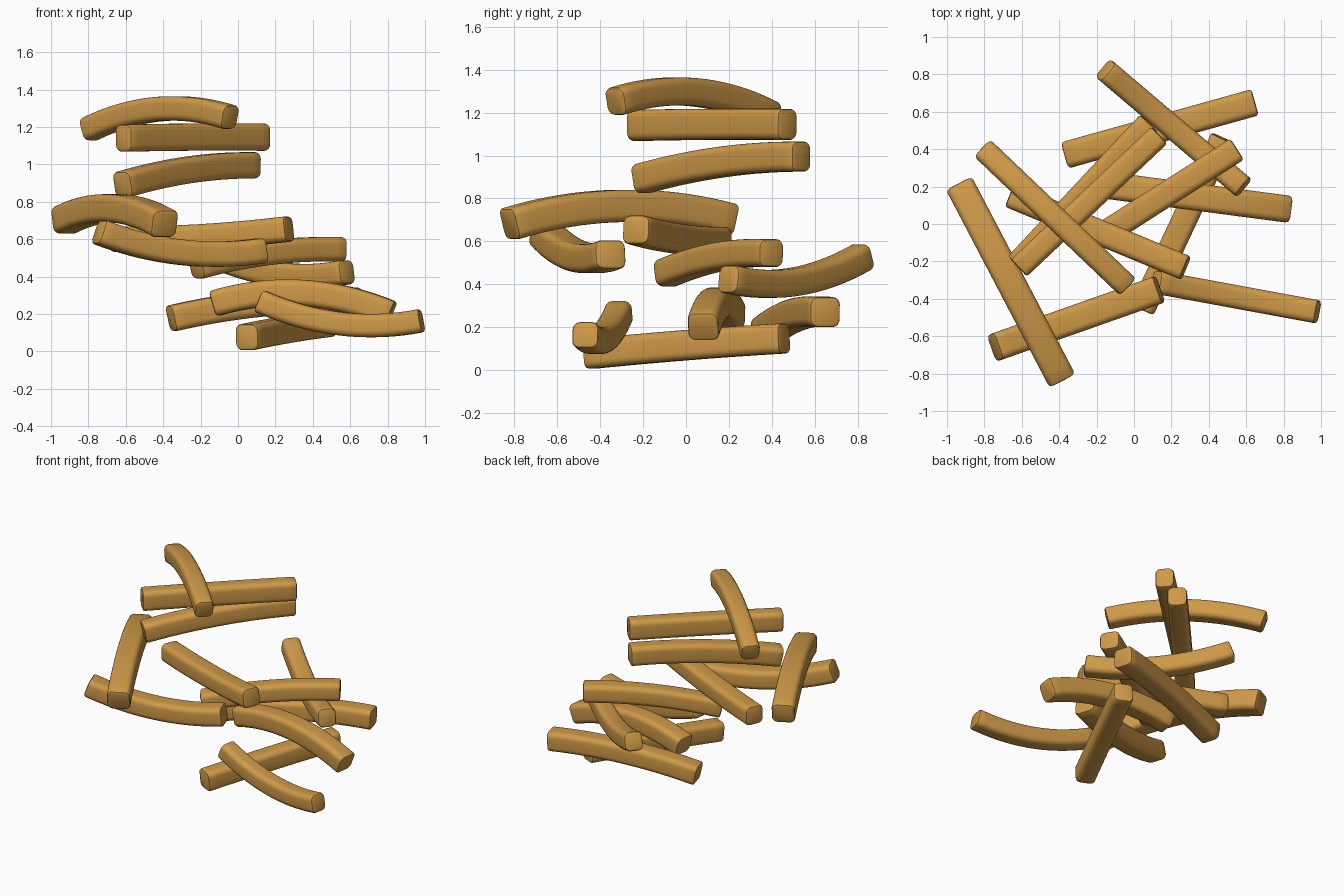
import bpy, bmesh, math
from mathutils import Vector

cube = bpy.data.objects.get("Cube")
if cube:
    bpy.data.objects.remove(cube)

# Single golden colour
golden = bpy.data.materials.new("golden_potato")
golden.use_nodes = True
colour = (0.62, 0.32, 0.065, 1)
golden.diffuse_color = colour
bsdf = golden.node_tree.nodes["Principled BSDF"]
bsdf.inputs["Base Color"].default_value = colour
bsdf.inputs["Roughness"].default_value = 0.7

STEPS = 20


def rounded_section(width, height, radius, corner_steps=5):
    """Outline of a rounded rectangle, as (side, up) pairs."""
    points = []
    for corner, (sx, sy) in enumerate([(1, 1), (-1, 1), (-1, -1), (1, -1)]):
        for i in range(corner_steps + 1):
            angle = (corner + i / corner_steps) * math.pi / 2
            points.append((sx * (width / 2 - radius) + radius * math.cos(angle),
                           sy * (height / 2 - radius) + radius * math.sin(angle)))
    return points


def make_fry(name, start, end, bow, width, height):
    """Sweep a rounded section from start to end; bow lifts or drops the middle."""
    start, end = Vector(start), Vector(end)
    chord = end - start
    side = chord.cross(Vector((0, 0, 1))).normalized()
    up_axis = Vector((0, 0, 1))
    inset = 0.014
    edge = inset / chord.length

    # Stations along the length, with a shrunken ring at each end as a soft rim
    stations = [(0, inset), (edge * 0.3, inset * 0.3)]
    stations += [(edge + (1 - 2 * edge) * i / STEPS, 0) for i in range(STEPS + 1)]
    stations += [(1 - edge * 0.3, inset * 0.3), (1, inset)]

    bm = bmesh.new()
    rings = []
    for t, shrink in stations:
        centre = start + chord * t + up_axis * (4 * bow * t * (1 - t))
        tangent = chord + up_axis * (4 * bow * (1 - 2 * t))
        up = side.cross(tangent).normalized()
        outline = rounded_section(width - 2 * shrink, height - 2 * shrink, 0.036 - shrink)
        rings.append([bm.verts.new(centre + side * u + up * v) for u, v in outline])
    for a, b in zip(rings, rings[1:]):
        for i in range(len(a)):
            j = (i + 1) % len(a)
            bm.faces.new((a[i], a[j], b[j], b[i]))
    bm.faces.new(rings[0])
    bm.faces.new(rings[-1])
    bmesh.ops.recalc_face_normals(bm, faces=bm.faces)

    mesh = bpy.data.meshes.new(name)
    bm.to_mesh(mesh)
    bm.free()
    mesh.materials.append(golden)
    fry = bpy.data.objects.new(name, mesh)
    bpy.context.collection.objects.link(fry)
    bpy.ops.object.select_all(action="DESELECT")
    fry.select_set(True)
    bpy.context.view_layer.objects.active = fry
    bpy.ops.object.shade_smooth_by_angle(angle=math.radians(40))


# Upper stack
make_fry("top_fry", (-.8, .395, 1.185), (-.04, -.33, 1.25), .078, .125, .13)
make_fry("upper_straight_fry", (-.615, -.235, 1.14), (.135, .475, 1.145), .003, .125, .145)
make_fry("upper_bowed_fry", (-.62, -.21, .89), (.08, .54, .995), .027, .13, .14)

# Middle layer
make_fry("long_arched_fry", (-.93, .205, .7), (-.39, -.825, .68), .075, .155, .15)
make_fry("front_sagging_fry", (-.745, -.66, .64), (.135, -.35, .54), -.06, .15, .135)
make_fry("middle_crossing_fry", (-.665, .155, .6), (.275, -.235, .655), -.015, .135, .135)
make_fry("centre_diagonal_fry", (-.225, -.095, .45), (.55, .4, .545), .03, .135, .13)
make_fry("back_sagging_fry", (-.155, .825, .53), (.585, .195, .425), -.065, .125, .13)

# Lower layer
make_fry("right_arched_fry", (-.13, .205, .255), (.82, .08, .2), .085, .145, .14)
make_fry("back_low_fry", (-.36, .37, .175), (.645, .65, .27), .035, .145, .14)
make_fry("front_right_sagging_fry", (.115, -.31, .27), (.983, -.47, .165), -.07, .125, .125)
make_fry("bottom_fry", (.045, -.455, .075), (.475, .46, .148), .005, .135, .14)
